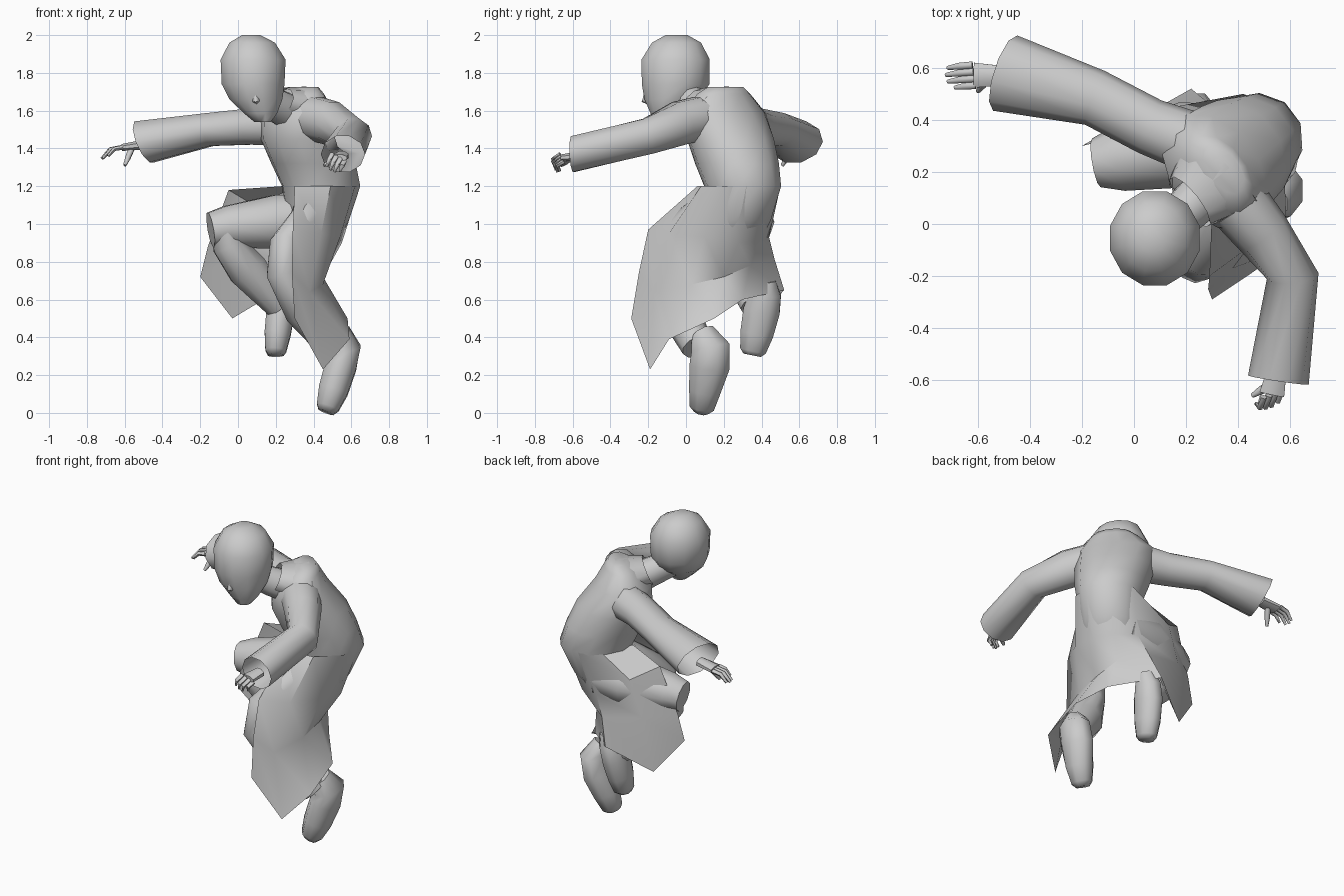
import bpy, bmesh, math
from mathutils import Vector

FACING_SIDE = Vector((0.6, -0.8, 0))   # the body is turned; this is its left-hand axis
Z = Vector((0, 0, 1))
X = Vector((1, 0, 0))


def finish(name, bm, angle=40):
    bmesh.ops.recalc_face_normals(bm, faces=bm.faces)
    me = bpy.data.meshes.new(name)
    bm.to_mesh(me)
    bm.free()
    ob = bpy.data.objects.new(name, me)
    bpy.context.collection.objects.link(ob)
    bpy.ops.object.select_all(action='DESELECT')
    ob.select_set(True)
    bpy.context.view_layer.objects.active = ob
    bpy.ops.object.shade_smooth_by_angle(angle=math.radians(angle))
    return ob


def tube(name, pts, ref=X, sides=10, flat=False, end_dir=None, caps=(True, True), angle=60):
    """Loft ellipses along a path of (x, y, z, radius along ref, radius across)."""
    bm = bmesh.new()
    cs = [Vector(p[:3]) for p in pts]
    rings = []
    for i, p in enumerate(pts):
        t = cs[min(i + 1, len(cs) - 1)] - cs[max(i - 1, 0)]
        if flat:
            t = Z
        if end_dir and i == len(pts) - 1:
            t = Vector(end_dir)
        t = t.normalized()
        u = (ref - t * ref.dot(t)).normalized()
        v = t.cross(u)
        ring = []
        for k in range(sides):
            a = 2 * math.pi * (k + 0.5) / sides
            ring.append(bm.verts.new(cs[i] + u * p[3] * math.cos(a) + v * p[4] * math.sin(a)))
        rings.append(ring)
    for r0, r1 in zip(rings, rings[1:]):
        for k in range(sides):
            n = (k + 1) % sides
            bm.faces.new((r0[k], r0[n], r1[n], r1[k]))
    if caps[0]:
        bm.faces.new(rings[0])
    if caps[1]:
        bm.faces.new(rings[-1])
    return finish(name, bm, angle)


# Head with tapered jaw, nose and neck
tube("head", [(.13, -.125, 1.54, .045, .045), (.12, -.11, 1.585, .09, .08),
              (.095, -.075, 1.66, .145, .15), (.08, -.055, 1.74, .172, .185),
              (.08, -.055, 1.87, .178, .187), (.075, -.05, 1.96, .125, .135),
              (.07, -.05, 2.0, .05, .06)], flat=True, sides=12)
tube("nose", [(.09, -.205, 1.71, .01, .01), (.095, -.21, 1.655, .022, .026),
              (.10, -.18, 1.635, .012, .012)], sides=6)
tube("neck", [(.29, .14, 1.58, .10, .10), (.20, .05, 1.63, .09, .09),
              (.12, -.01, 1.68, .085, .085)], ref=FACING_SIDE)

# Hunched torso of the coat, with the collar closing round the neck
tube("torso", [(.40, .25, .88, .09, .06), (.41, .27, .93, .15, .12),
               (.42, .28, 1.02, .175, .165),
               (.44, .30, 1.2, .195, .22), (.40, .27, 1.32, .22, .23),
               (.35, .235, 1.45, .235, .23), (.31, .20, 1.59, .25, .17),
               (.33, .20, 1.69, .16, .10), (.345, .21, 1.725, .11, .06)],
     ref=FACING_SIDE, flat=True, sides=12)
tube("collar", [(.34, .21, 1.61, .20, .12), (.215, .085, 1.645, .12, .085)],
     ref=FACING_SIDE, caps=(False, False), end_dir=(-.7, -.55, .4))

# Sleeves, open at the cuffs
tube("right_sleeve", [(.26, .30, 1.53, .12, .12), (.06, .375, 1.515, .10, .11),
                      (-.15, .485, 1.50, .092, .11), (-.495, .58, 1.435, .122, .152)],
     ref=Z, end_dir=(-.93, .30, -.38), caps=(True, False))
tube("left_sleeve", [(.40, .08, 1.56, .12, .12), (.49, -.03, 1.535, .12, .11),
                     (.61, -.20, 1.465, .10, .10), (.555, -.60, 1.37, .10, .118)],
     ref=Z, end_dir=(-.15, -1, -.05), caps=(True, False))

# Trouser legs
tube("left_leg", [(.44, .22, 1.08, .14, .14), (.37, .08, .99, .11, .14),
                  (.25, -.11, .87, .09, .115), (.235, -.13, .75, .09, .10),
                  (.35, -.04, .55, .11, .11), (.51, .06, .35, .085, .085)])
tube("right_thigh", [(.38, .32, 1.02, .15, .14), (.20, .305, 1.01, .15, .165),
                     (-.06, .25, .985, .115, .125), (-.145, .235, .97, .095, .095)], ref=Z)
tube("right_shin", [(-.06, .24, .99, .08, .10), (-.05, .24, .89, .09, .10),
                    (.05, .28, .76, .11, .10), (.21, .37, .57, .075, .085)],
     ref=Vector((.7, 0, .7)))

# Boots, toes pointing down
tube("left_boot", [(.53, .09, .42, .07, .07), (.57, .13, .345, .085, .11),
                   (.545, .125, .25, .09, .115), (.505, .10, .12, .085, .09),
                   (.475, .085, .03, .065, .07), (.465, .08, .005, .045, .04)], sides=8)
tube("right_boot", [(.26, .42, .70, .06, .06), (.245, .42, .63, .075, .09),
                    (.225, .40, .54, .08, .105), (.21, .375, .42, .075, .095),
                    (.20, .355, .33, .06, .075), (.20, .35, .305, .045, .05)], sides=8)

# Coat skirt: rows from waist to hem, running left front, around the back, to right front
ROWS = [
    [(.30, .06, 1.2), (.49, .08, 1.2), (.62, .20, 1.2), (.645, .32, 1.2),
     (.57, .45, 1.2), (.42, .50, 1.2), (.30, .43, 1.2), (.23, .22, 1.2)],
    [(.29, -.20, .97), (.44, -.09, .95), (.54, .10, .93), (.55, .28, .90),
     (.48, .39, .91), (.34, .44, .93), (.10, .44, 1.09), (-.05, .34, 1.18)],
    [(.285, -.25, .74), (.38, -.17, .64), (.45, .03, .68), (.45, .20, .72),
     (.41, .34, .78), (.28, .47, .81), (.02, .43, .86), (-.16, .31, .88)],
    [(.30, -.29, .50), (.45, -.19, .23), (.59, -.09, .39), (.58, .15, .50),
     (.45, .30, .60), (.22, .52, .65), (-.03, .38, .50), (-.20, .30, .72)],
]
bm = bmesh.new()
grid = [[bm.verts.new(p) for p in row] for row in ROWS]
for a, b in zip(grid, grid[1:]):
    for k in range(len(a) - 1):
        bm.faces.new((a[k], a[k + 1], b[k + 1], b[k]))
finish("coat_skirt", bm)


# Hands: palm, curved fingers and thumb
def hand(side, palm, knuckle, across, bend, tip, thumb):
    across, bend, tip = Vector(across), Vector(bend), Vector(tip)
    tube(side + "_palm", [(*palm, .028, .04), (*knuckle, .02, .052)], ref=Z, sides=8)
    for i in range(4):
        start = Vector(knuckle) + across * (i - 1.5)
        length = (0.9, 1.0, 0.97, 0.75)[i]
        tube(f"{side}_finger_{i + 1}",
             [(*start, .014, .014), (*(start + bend * length), .013, .013),
              (*(start + tip * length), .008, .008)], ref=Z, sides=6)
    root = Vector(palm).lerp(Vector(knuckle), .5)
    tube(side + "_thumb", [(*root, .018, .018), (*root.lerp(Vector(thumb), .6), .016, .016),
                           (*thumb, .009, .009)], ref=X, sides=6)


hand("right", (-.50, .57, 1.42), (-.615, .572, 1.405), (.004, -.026, 0),
     (-.06, -.005, -.01), (-.105, -.012, -.06), (-.60, .51, 1.31))
hand("left", (.55, -.56, 1.36), (.53, -.655, 1.35), (.022, .006, -.012),
     (-.015, -.045, -.03), (-.03, -.03, -.07), (.455, -.66, 1.31))
